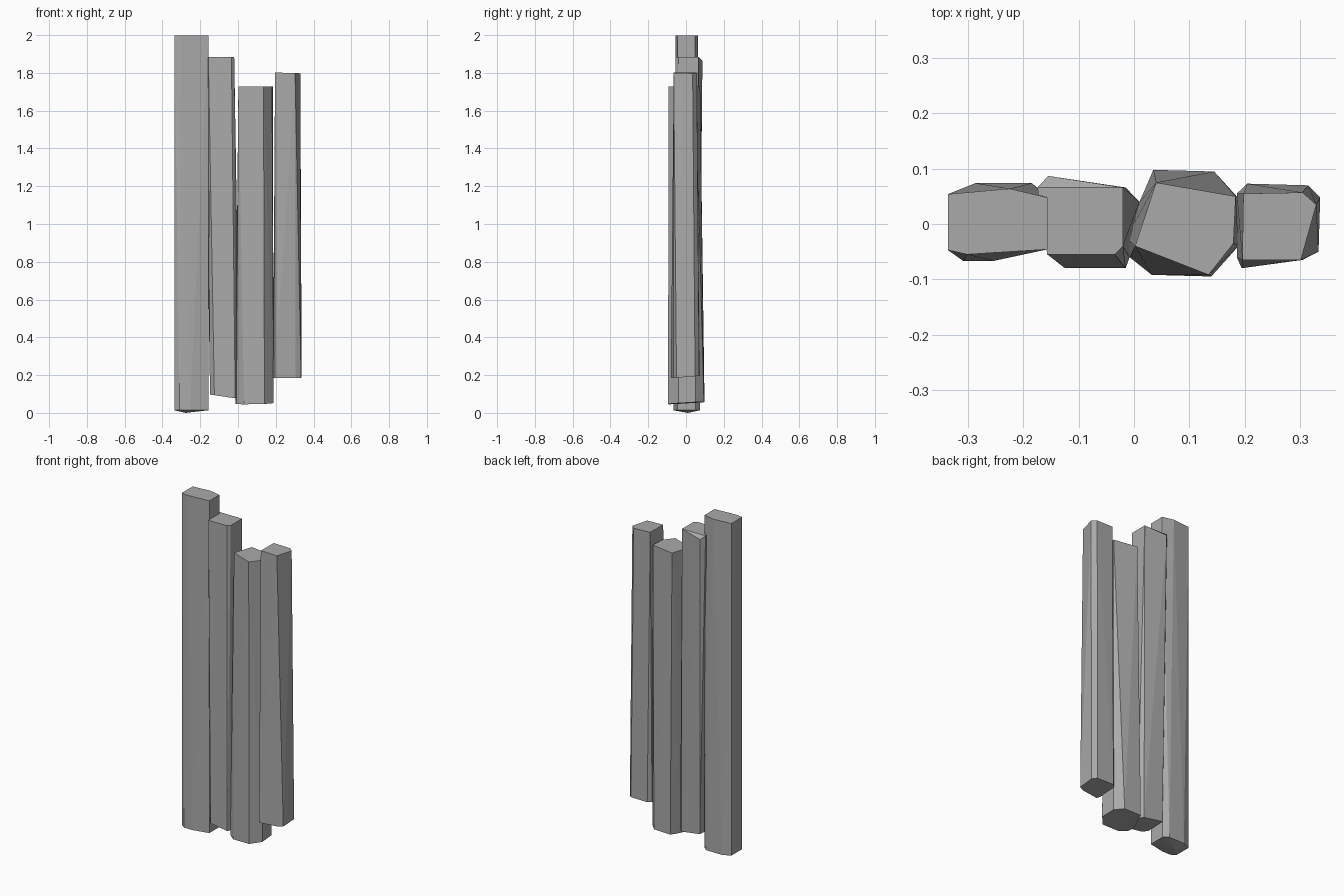
import bpy
import bmesh
import math
from mathutils import Vector

MM = 0.001

default_cube = bpy.data.objects.get("Cube")
if default_cube:
    bpy.data.objects.remove(default_cube, do_unlink=True)

# Plain grey stone
stone = bpy.data.materials.new("grey_stone")
stone.use_nodes = True
grey = (0.40, 0.40, 0.40, 1.0)
stone.diffuse_color = grey
stone.node_tree.nodes["Principled BSDF"].inputs["Base Color"].default_value = grey


def ring_points(ring, height, slope):
    """Place a ring of millimetre points on a tilted plane."""
    points = []
    for x, y in ring:
        z = height + (slope[0] * x + slope[1] * y) * MM
        points.append(Vector((x * MM, y * MM, z)))
    return points


def make_post(name, centre_x, top, bottom, top_z, bottom_z,
              top_slope=(0, 0), bottom_slope=(0, 0), extra=()):
    """Hew one faceted post as the hull of its two end outlines."""
    mesh = bpy.data.meshes.new(name)
    post = bpy.data.objects.new(name, mesh)
    bpy.context.collection.objects.link(post)
    post.location.x = centre_x
    points = ring_points(top, top_z, top_slope)
    points += ring_points(bottom, bottom_z, bottom_slope)
    points += [Vector(p) for p in extra]

    bm = bmesh.new()
    for point in points:
        bm.verts.new(point)
    hull = bmesh.ops.convex_hull(bm, input=bm.verts[:])
    unused = {g for key in ("geom_interior", "geom_unused") for g in hull[key]
              if isinstance(g, bmesh.types.BMVert)}
    bmesh.ops.delete(bm, geom=list(unused), context="VERTS")
    bmesh.ops.dissolve_limit(bm, angle_limit=math.radians(0.5),
                             verts=bm.verts[:], edges=bm.edges[:])
    bmesh.ops.recalc_face_normals(bm, faces=bm.faces[:])
    bm.to_mesh(mesh)
    bm.free()
    mesh.materials.append(stone)
    return post


# Tallest post, with a wedge-shaped foot
make_post(
    "tall_right_post", -0.247,
    top=[(-90, -47), (-55, -55), (90, -46), (90, 48), (22, 64), (-90, 54)],
    bottom=[(-90, -47), (-62, -67), (-8, -67), (90, -46),
            (90, 50), (62, 74), (-40, 74), (-90, 54)],
    top_z=1.997, bottom_z=0.014,
    extra=[(-0.03, 0.01, 0)],
)

# Second post, with a chipped back edge on its top
make_post(
    "inner_right_post", -0.08,
    top=[(-77, -55), (45, -55), (60, -40), (60, 66), (-95, 66)],
    bottom=[(-68, -55), (-45, -80), (65, -80), (72, -60),
            (90, 40), (65, 66), (-60, 70)],
    top_z=1.885, bottom_z=0.087,
    bottom_slope=(-0.15, 0),
    extra=[(-0.075, 0.087, 1.865)],
)

# Third post, the shortest and broadest
make_post(
    "inner_left_post", 0.09,
    top=[(-88, -40), (-50, 75), (94, 50), (90, -35), (45, -92)],
    bottom=[(-104, -25), (-98, -60), (-58, -92), (50, -95), (99, -40),
            (96, 50), (55, 95), (-55, 98), (-80, 40)],
    top_z=1.728, bottom_z=0.052,
    bottom_slope=(0.02, 0.06),
)

# Outer post, raised clear of the others at its foot
make_post(
    "raised_left_post", 0.26,
    top=[(-64, -65), (42, -65), (70, 35), (45, 57), (-62, 55)],
    bottom=[(-74, -60), (-65, -80), (45, -65), (74, -50),
            (77, 48), (55, 70), (-55, 73), (-74, 55)],
    top_z=1.80, bottom_z=0.19,
    top_slope=(-0.03, 0), bottom_slope=(0, 0.08),
)
